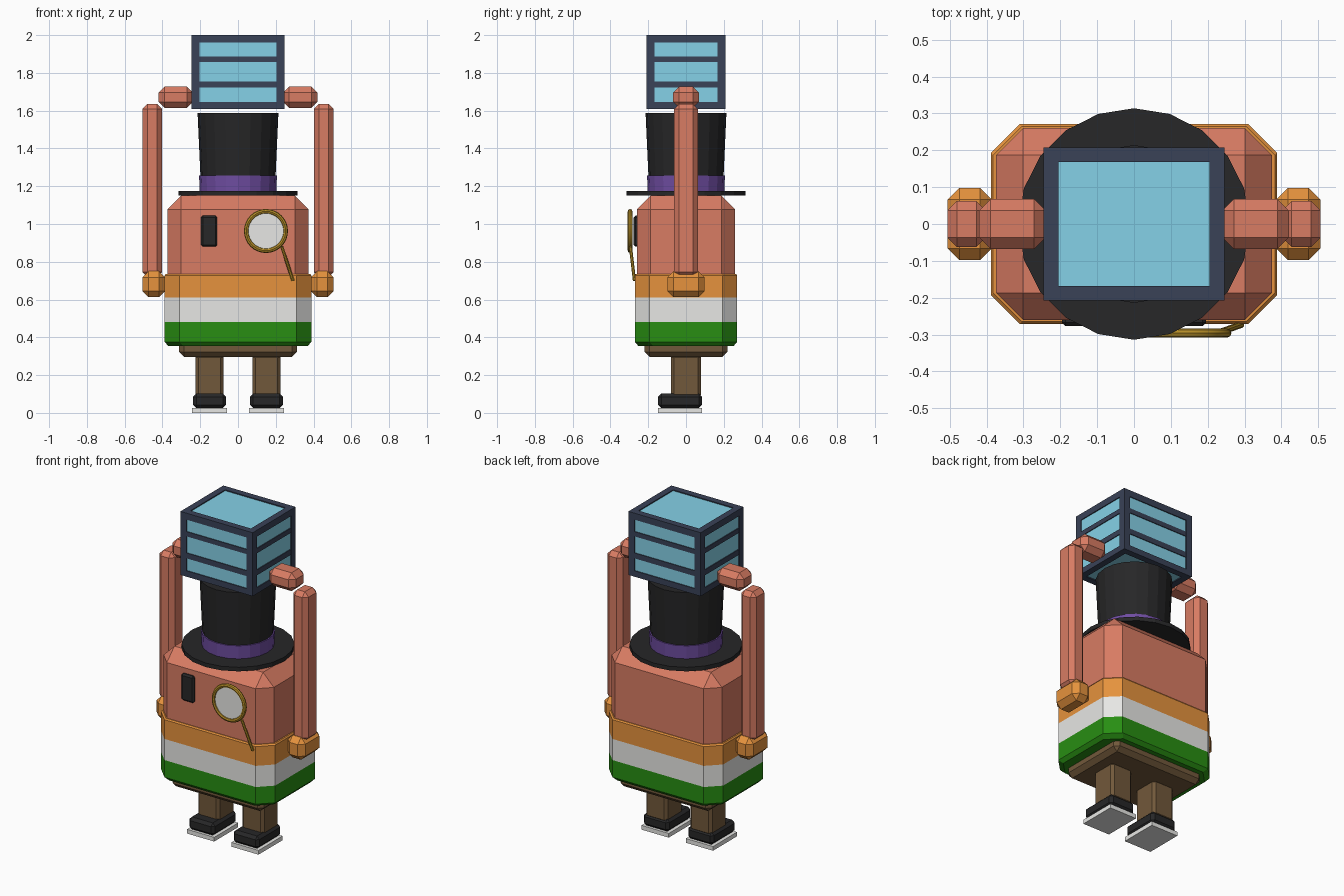
import bpy, bmesh, math
from mathutils import Vector

if "Cube" in bpy.data.objects:
    bpy.data.objects.remove(bpy.data.objects["Cube"])


def colour(name, r, g, b):
    m = bpy.data.materials.new(name)
    m.diffuse_color = (r, g, b, 1)
    m.use_nodes = True
    m.node_tree.nodes["Principled BSDF"].inputs["Base Color"].default_value = m.diffuse_color
    return m


SKIN = colour("clay red", .69, .20, .125)
ORANGE = colour("orange", .79, .29, .047)
WHITE = colour("off white", .8, .8, .78)
GREEN = colour("green", .021, .27, .006)
GLASS = colour("pale blue", .235, .64, .80)
FRAME = colour("slate", .041, .054, .096)
BLACK = colour("black", .02, .02, .021)
PURPLE = colour("purple", .16, .074, .36)
BROWN = colour("brown", .167, .099, .043)
GOLD = colour("gold", .45, .26, .02)


def finish(name, bm, *mats):
    bmesh.ops.recalc_face_normals(bm, faces=bm.faces)
    me = bpy.data.meshes.new(name)
    bm.to_mesh(me)
    bm.free()
    for m in mats:
        me.materials.append(m)
    ob = bpy.data.objects.new(name, me)
    bpy.context.collection.objects.link(ob)
    return ob


def block(name, mat, x, y, z, bevel=0):
    """Box from (min, max) ranges with single-step chamfered edges."""
    bm = bmesh.new()
    bmesh.ops.create_cube(bm, size=1)
    for v in bm.verts:
        v.co = [(a + b) / 2 + (b - a) * c for (a, b), c in zip((x, y, z), v.co)]
    if bevel:
        bmesh.ops.bevel(bm, geom=bm.edges[:], offset=bevel, segments=1,
                        affect='EDGES', clamp_overlap=True)
    return finish(name, bm, mat)


def side(s, a, b):
    """Range on the left (-1) or right (1) side."""
    return tuple(sorted((s * a, s * b)))


def loft(name, rings, *mats):
    """Skin a stack of point rings and cap both ends."""
    bm = bmesh.new()
    loops = [[bm.verts.new(p) for p in ring] for ring in rings]
    n = len(loops[0])
    for a, b in zip(loops, loops[1:]):
        for i in range(n):
            j = (i + 1) % n
            bm.faces.new((a[i], a[j], b[j], b[i]))
    bm.faces.new(loops[0])
    bm.faces.new(loops[-1])
    return finish(name, bm, *mats)


def octagon(hx, hy, cut, z):
    pts = [(hx, hy - cut), (hx - cut, hy), (cut - hx, hy), (-hx, hy - cut)]
    return [(x, y, z) for x, y in pts] + [(-x, -y, z) for x, y in pts]


def circle(r, z, n=20):
    return [(r * math.cos(math.tau * i / n), r * math.sin(math.tau * i / n), z)
            for i in range(n)]


# Body, trousers and striped shirt
block("body", SKIN, (-.374, .374), (-.26, .26), (.40, 1.15), .073)
block("trousers", BROWN, (-.312, .312), (-.22, .22), (.297, .40), .026)
shirt = loft("shirt", [octagon(.388 - i, .271 - i, .078, z) for z, i in
                       ((.353, .02), (.375, 0), (.48, 0), (.61, 0), (.728, 0), (.736, .006))],
             GREEN, WHITE, ORANGE)
for f in shirt.data.polygons:
    f.material_index = 0 if f.center.z < .48 else 1 if f.center.z < .61 else 2

# Limbs and eyes in mirrored pairs
for s, tag in ((-1, "left"), (1, "right")):
    block(tag + "_leg", BROWN, side(s, .077, .225), (-.08, .08), (.08, .31), .016)
    block(tag + "_shoe", BLACK, side(s, .063, .238), (-.148, .085), (.026, .102), .017)
    block(tag + "_sole", WHITE, side(s, .058, .243), (-.148, .085), (0, .026))
    block(tag + "_cuff", ORANGE, side(s, .386, .506), (-.098, .098), (.613, .75), .032)
    block(tag + "_arm", SKIN, side(s, .402, .506), (-.063, .063), (.72, 1.635), .026)
    block(tag + "_hand", SKIN, side(s, .24, .42), (-.068, .068), (1.615, 1.727), .031)
    block(tag + "_eye", BLACK, side(s, .11, .196), (-.277, -.245), (.88, 1.045), .01)

# Top hat
loft("hat_brim", [circle(.314, 1.15), circle(.314, 1.175)], BLACK)
loft("hat_crown", [circle(.195, 1.17), circle(.214, 1.587)], BLACK)
loft("hat_band", [circle(.203, 1.175), circle(.206, 1.256)], PURPLE)

# Monocle: lens, ring and handle
CX, CY, CZ = .148, -.296, .963
loft("monocle_lens", [[(CX + x, y, CZ + z) for x, z, _ in circle(.1, 0, 32)]
                      for y in (CY - .004, CY + .004)], WHITE)
bpy.ops.mesh.primitive_torus_add(location=(CX, CY, CZ), rotation=(math.pi / 2, 0, 0),
                                 major_radius=.104, minor_radius=.0125,
                                 major_segments=32, minor_segments=8)
ring = bpy.context.object
ring.name = "monocle_ring"
ring.data.materials.append(GOLD)
bpy.ops.object.shade_smooth_by_angle()
a, b = Vector((.232, -.294, .88)), Vector((.291, -.273, .70))
bpy.ops.mesh.primitive_cylinder_add(vertices=8, radius=.009, depth=(b - a).length,
                                    location=(a + b) / 2)
rod = bpy.context.object
rod.name = "monocle_handle"
rod.rotation_euler = (b - a).to_track_quat('Z', 'Y').to_euler()
rod.data.materials.append(GOLD)

# Glass crate: recessed glass core, corner posts, rails and cross bars
HX, HY, Z0, Z1, T = .245, .208, 1.61, 2.0, .04
block("crate_glass", GLASS, (-HX + .006, HX - .006), (-HY + .006, HY - .006),
      (Z0 + .006, Z1 - .006))
for s in (-1, 1):
    for t in (-1, 1):
        block("crate_post", FRAME, side(s, HX - T, HX), side(t, HY - T, HY), (Z0, Z1))
    for z in ((Z0, Z0 + T - .004), (Z1 - T, Z1)):
        block("crate_side_rail", FRAME, side(s, HX - T, HX), (T - HY, HY - T), z)
        block("crate_front_rail", FRAME, (T - HX, HX - T), side(s, HY - T, HY), z)
for z in ((1.722, 1.755), (1.857, 1.886)):
    block("crate_bar", FRAME, (.001 - HX, HX - .001), (.001 - HY, HY - .001), z)
